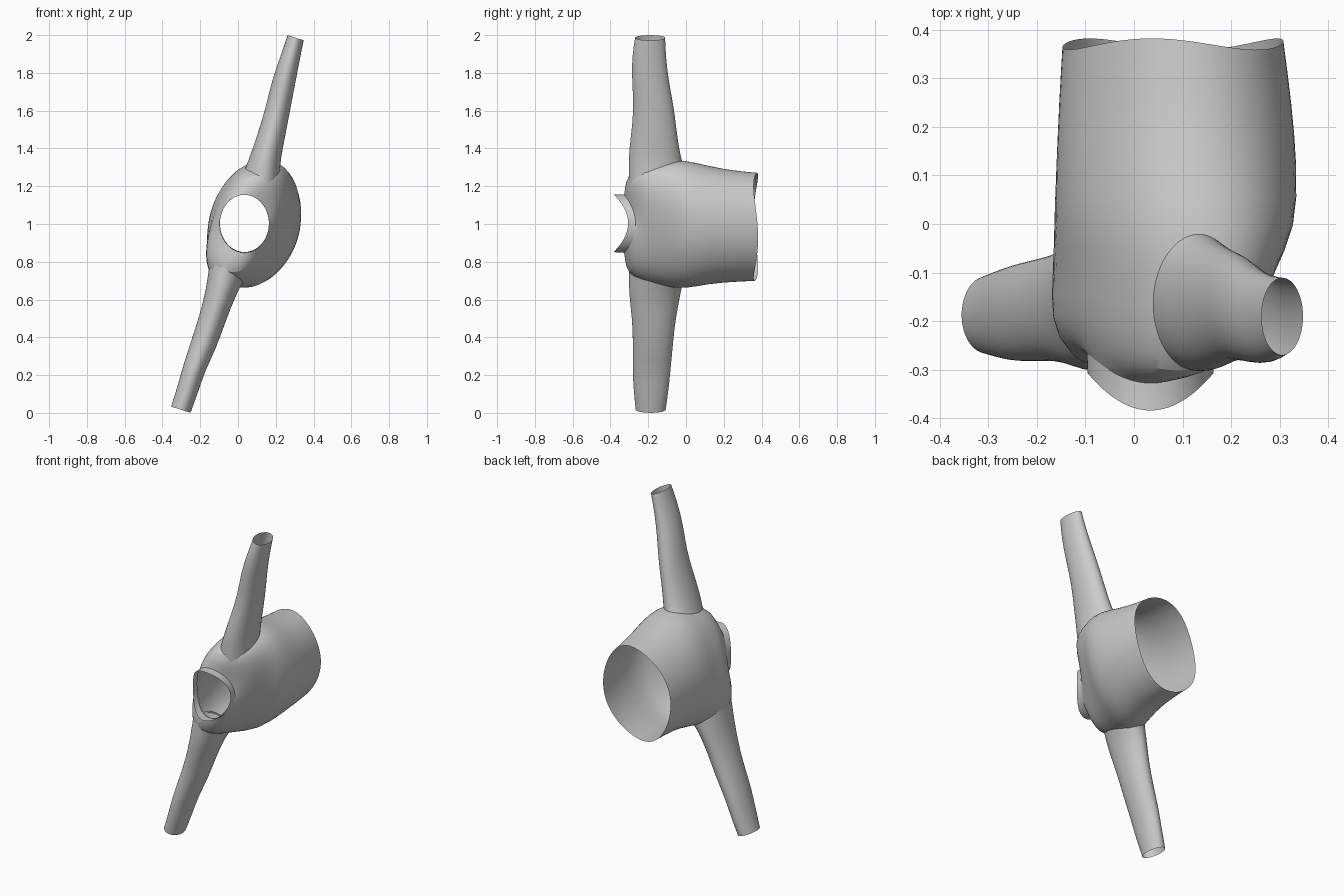
import bpy, bmesh
from math import sin, cos, pi, copysign
from mathutils import Vector
from mathutils.bvhtree import BVHTree

if "Cube" in bpy.data.objects:
    bpy.data.objects.remove(bpy.data.objects["Cube"])


def loft(name, rings):
    """Open tube skinned through equal-sized rings of points."""
    bm = bmesh.new()
    loops = [[bm.verts.new(p) for p in ring] for ring in rings]
    n = len(loops[0])
    for a, b in zip(loops, loops[1:]):
        for i in range(n):
            j = (i + 1) % n
            bm.faces.new((a[i], a[j], b[j], b[i]))
    bmesh.ops.recalc_face_normals(bm, faces=bm.faces)
    mesh = bpy.data.meshes.new(name)
    bm.to_mesh(mesh)
    bm.free()
    obj = bpy.data.objects.new(name, mesh)
    bpy.context.collection.objects.link(obj)
    sub = obj.modifiers.new("smooth", "SUBSURF")
    sub.levels = sub.render_levels = 1
    bpy.ops.object.select_all(action="DESELECT")
    obj.select_set(True)
    bpy.context.view_layer.objects.active = obj
    bpy.ops.object.shade_smooth_by_angle(angle=0.7)
    return obj


def body_ring(y, saddle, cx, cz, a, b, skew, power=1.0, wave=0.0, n=44):
    """Leaning superellipse across y; saddle pulls top and bottom forward."""
    pts = []
    for i in range(n):
        t = 2 * pi * i / n
        c = copysign(abs(cos(t)) ** power, cos(t))
        s = copysign(abs(sin(t)) ** power, sin(t))
        pts.append((cx + a * c + skew * s,
                    y - saddle * sin(t) ** 2 + wave * cos(3 * t + 0.6),
                    cz + b * s))
    return pts


# Wide sleeve: shoulder around the front hole, running to the large rear opening
body_sections = [
    (-0.268, 0.060, 0.034, 1.002, 0.130, 0.153, 0.000),
    (-0.255, 0.068, 0.034, 1.002, 0.142, 0.190, 0.025, 0.95),
    (-0.232, 0.080, 0.034, 1.000, 0.158, 0.258, 0.065, 0.87),
    (-0.190, 0.050, 0.040, 1.000, 0.183, 0.305, 0.088, 0.82),
    (-0.100, 0.000, 0.060, 1.000, 0.206, 0.333, 0.082, 0.86),
    (-0.010, 0.000, 0.085, 0.998, 0.245, 0.343, 0.052, 0.96),
    (0.120, 0.000, 0.088, 0.995, 0.246, 0.312, 0.034),
    (0.250, 0.000, 0.085, 0.988, 0.238, 0.295, 0.030),
    (0.370, 0.000, 0.080, 0.985, 0.226, 0.287, 0.030, 1.0, 0.012),
]
body = loft("body_sleeve", [body_ring(*s) for s in body_sections])

# Short saddle-shaped collar round the front hole
loft("front_collar", [
    body_ring(-0.262, 0.060, 0.034, 1.002, 0.132, 0.155, 0.0),
    body_ring(-0.285, 0.070, 0.034, 1.002, 0.131, 0.154, 0.0),
    body_ring(-0.306, 0.078, 0.034, 1.004, 0.130, 0.153, 0.0),
])

# Surface used to seat the arms on the body
bpy.context.view_layer.update()
tree = BVHTree.FromObject(body, bpy.context.evaluated_depsgraph_get())


def arm(name, sections, side, n=28):
    """Tapered open pipe; its first ring is dropped onto the body."""
    rings = []
    for k, (z, cx, cy, rx, ry) in enumerate(sections):
        slope = -0.32 * min(1, k / 3)
        ring = []
        for i in range(n):
            t = 2 * pi * i / n
            p = Vector((cx + rx * cos(t), cy + ry * sin(t),
                        z + slope * rx * cos(t)))
            if k == 0:
                hit = tree.ray_cast(Vector((p.x, p.y, 1 + side)),
                                    Vector((0, 0, -side)))[0]
                if hit and abs(hit.z - z) < 0.18:
                    p.z = hit.z - side * 0.01
            ring.append(p)
        rings.append(ring)
    return loft(name, rings)


# Upper pipe
arm("upper_arm", [
    (1.22, 0.128, -0.160, 0.094, 0.143),
    (1.35, 0.145, -0.165, 0.082, 0.140),
    (1.45, 0.172, -0.170, 0.072, 0.125),
    (1.60, 0.210, -0.168, 0.062, 0.108),
    (1.75, 0.241, -0.188, 0.060, 0.098),
    (1.88, 0.277, -0.197, 0.049, 0.091),
    (1.986, 0.305, -0.190, 0.043, 0.080)], 1)

# Lower pipe
arm("lower_arm", [
    (0.77, -0.062, -0.160, 0.092, 0.143),
    (0.63, -0.092, -0.166, 0.080, 0.138),
    (0.50, -0.135, -0.170, 0.070, 0.115),
    (0.36, -0.182, -0.175, 0.066, 0.106),
    (0.24, -0.232, -0.182, 0.057, 0.102),
    (0.12, -0.267, -0.185, 0.054, 0.093),
    (0.017, -0.303, -0.187, 0.052, 0.080)], -1)
